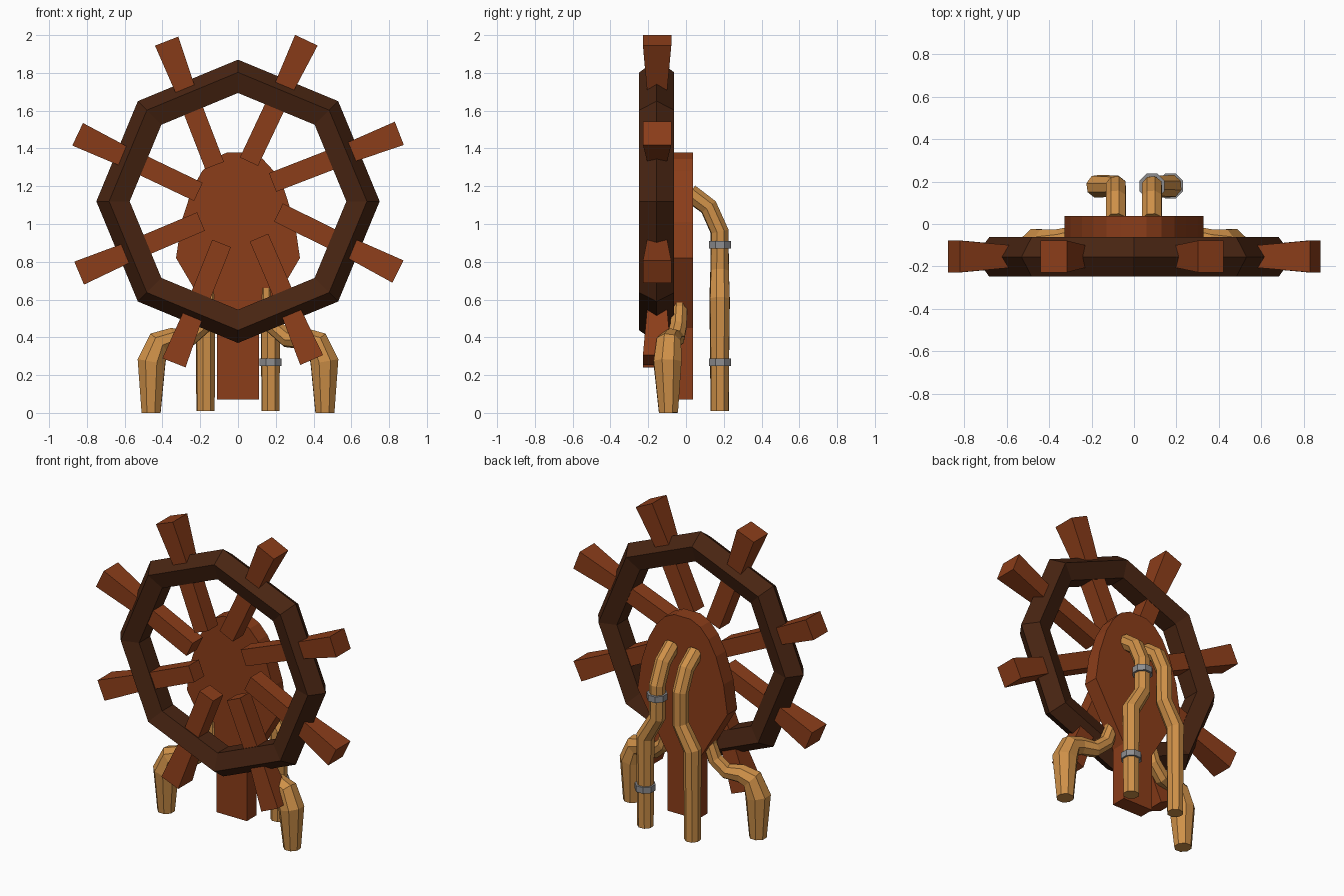
import bpy, bmesh, math
from mathutils import Vector

if "Cube" in bpy.data.objects:
    bpy.data.objects.remove(bpy.data.objects["Cube"])


def material(name, rgb):
    m = bpy.data.materials.new(name)
    m.diffuse_color = (*rgb, 1)
    m.use_nodes = True
    m.node_tree.nodes["Principled BSDF"].inputs["Base Color"].default_value = m.diffuse_color
    return m


WOOD = material("red_wood", (0.26, 0.047, 0.010))
DARK = material("dark_wood", (0.065, 0.018, 0.006))
TAN = material("tan_pipe", (0.62, 0.28, 0.065))
GREY = material("band_metal", (0.27, 0.27, 0.28))


def finish(bm, name, mat):
    bmesh.ops.recalc_face_normals(bm, faces=bm.faces)
    me = bpy.data.meshes.new(name)
    bm.to_mesh(me)
    bm.free()
    me.materials.append(mat)
    ob = bpy.data.objects.new(name, me)
    bpy.context.collection.objects.link(ob)
    return ob


def loft(name, rings, mat):
    """Skin a list of equal-sized point rings and cap both ends."""
    bm = bmesh.new()
    vs = [[bm.verts.new(p) for p in r] for r in rings]
    n = len(vs[0])
    for a, b in zip(vs, vs[1:]):
        for i in range(n):
            j = (i + 1) % n
            bm.faces.new((a[i], a[j], b[j], b[i]))
    bm.faces.new(vs[0][::-1])
    bm.faces.new(vs[-1])
    return finish(bm, name, mat)


def tube(name, path, mat, sides=8):
    """Sweep a polygon along (x, y, z, radius) points."""
    pts = [Vector(p[:3]) for p in path]
    rings, prev, u = [], None, None
    for i, p in enumerate(pts):
        d_in = (p - pts[i - 1]).normalized() if i else Vector()
        d_out = (pts[i + 1] - p).normalized() if i + 1 < len(pts) else Vector()
        t = (d_in + d_out).normalized()
        if prev is None:
            u = t.orthogonal().normalized()
        else:
            u = prev.rotation_difference(t) @ u
        prev = t
        v = t.cross(u)
        ring = []
        for k in range(sides):
            a = math.tau * (k + 0.5) / sides
            ring.append(p + path[i][3] * (math.cos(a) * u + math.sin(a) * v))
        rings.append(ring)
    return loft(name, rings, mat)


# Wheel rim: eight segments, five-sided section with the ridge outward
CZ, CY = 1.12, -0.155
bpy.ops.mesh.primitive_torus_add(major_segments=8, minor_segments=5,
                                 major_radius=0.6525, minor_radius=0.0975,
                                 location=(0, CY, CZ), rotation=(math.pi / 2, 0, 0))
rim = bpy.context.object
rim.name = "wheel_rim"
rim.data.materials.append(DARK)

# Spokes with flared handles: inner end (x, z), outer end (x, z)
SPOKES = [(-0.124, 1.31, -0.378, 1.968), (0.058, 1.33, 0.362, 1.973),
          (0.183, 1.22, 0.854, 1.48), (0.214, 1.061, 0.847, 0.748),
          (0.111, 0.928, 0.39, 0.28), (-0.087, 0.897, -0.339, 0.265),
          (-0.196, 1.013, -0.841, 0.74), (-0.21, 1.17, -0.849, 1.475)]
for n, (x0, z0, x1, z1) in enumerate(SPOKES):
    a, b = Vector((x0, -0.153, z0)), Vector((x1, -0.153, z1))
    d = (b - a).normalized()
    side = d.cross(Vector((0, 1, 0)))
    rings = []
    for p, w, h in ((a, 0.053, 0.053), (b - d * 0.27, 0.054, 0.053), (b, 0.066, 0.075)):
        rings.append([p + side * w * s + Vector((0, h * t, 0))
                      for s, t in ((-1, -1), (1, -1), (1, 1), (-1, 1))])
    loft(f"spoke_{n + 1}", rings, WOOD)

# Back plate with stem
half = [(0.06, 1.378), (0.13, 1.345), (0.19, 1.28), (0.245, 1.18), (0.30, 1.01),
        (0.328, 0.82), (0.11, 0.45), (0.11, 0.07)]
outline = half + [(-x, z) for x, z in reversed(half)]
loft("back_plate", [[(x, y, z) for x, z in outline] for y in (-0.065, 0.037)], WOOD)

# Front legs: curled pipes coming off the plate
LEG = [(0.15, -0.035, 0.66, 0.038), (0.15, -0.035, 0.56, 0.043), (0.185, -0.04, 0.46, 0.047),
       (0.26, -0.055, 0.395, 0.05), (0.35, -0.08, 0.393, 0.058), (0.42, -0.092, 0.37, 0.07),
       (0.458, -0.098, 0.27, 0.08), (0.46, -0.093, 0.0, 0.054)]
for label, s in (("right", 1), ("left", -1)):
    tube(f"front_leg_{label}", [(s * x, y, z, r) for x, y, z, r in LEG], TAN)

# Rear pipes: out of the plate, down, jog sideways, down to the ground
PIPE = [(0.085, 0.02, 1.165, 0.05), (0.085, 0.12, 1.09, 0.05), (0.085, 0.178, 0.96, 0.05),
        (0.085, 0.178, 0.75, 0.051), (0.172, 0.178, 0.60, 0.056),
        (0.172, 0.178, 0.28, 0.052), (0.172, 0.178, 0.01, 0.05)]
for label, s in (("right", 1), ("left", -1)):
    tube(f"rear_pipe_{label}", [(s * x, y, z, r) for x, y, z, r in PIPE], TAN)

# Metal bands on the right rear pipe
for n, (x, z) in enumerate(((0.085, 0.89), (0.172, 0.268))):
    tube(f"pipe_band_{n + 1}", [(x, 0.18, z - 0.02, 0.064), (x, 0.18, z + 0.02, 0.064)], GREY)
